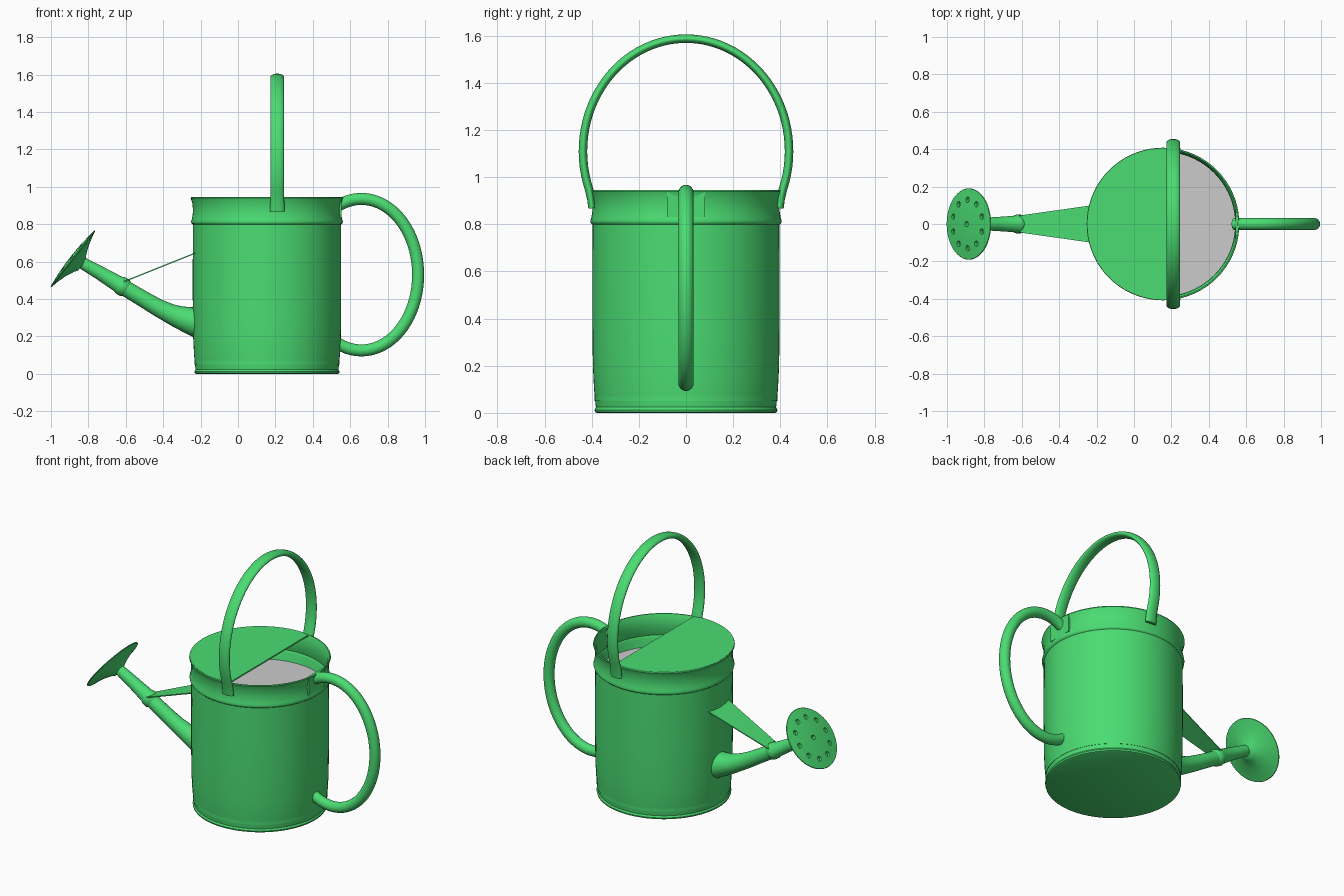
import bpy, bmesh
from math import sin, cos, pi, radians
from mathutils import Vector, Matrix

if "Cube" in bpy.data.objects:
    bpy.data.objects.remove(bpy.data.objects["Cube"])

green = bpy.data.materials.new("green_paint")
green.diffuse_color = (0.07, 0.72, 0.17, 1)
green.use_nodes = True
green.node_tree.nodes["Principled BSDF"].inputs["Base Color"].default_value = green.diffuse_color
CX = 0.155  # axis of the can


def finish(name, bm, mat=green, angle=35):
    bmesh.ops.remove_doubles(bm, verts=bm.verts, dist=1e-5)
    bmesh.ops.recalc_face_normals(bm, faces=bm.faces)
    me = bpy.data.meshes.new(name)
    bm.to_mesh(me)
    bm.free()
    ob = bpy.data.objects.new(name, me)
    bpy.context.collection.objects.link(ob)
    if mat:
        me.materials.append(mat)
    smooth(ob, angle)
    return ob


def smooth(ob, angle=35):
    bpy.ops.object.select_all(action='DESELECT')
    ob.select_set(True)
    bpy.context.view_layer.objects.active = ob
    bpy.ops.object.shade_smooth_by_angle(angle=radians(angle))


def lathe(name, profile, matrix, steps=72):
    """Spin an (r, z) profile around local z."""
    bm = bmesh.new()
    vs = [bm.verts.new((r, 0, z)) for r, z in profile]
    es = [bm.edges.new(p) for p in zip(vs, vs[1:])]
    bmesh.ops.spin(bm, geom=vs + es, cent=(0, 0, 0), axis=(0, 0, 1),
                   angle=2 * pi, steps=steps)
    bm.transform(matrix)
    return finish(name, bm)


def tube(name, pts, sizes, normal, n=24):
    """Sweep an elliptical section along a planar path; sizes = (along normal, in plane)."""
    bm = bmesh.new()
    pts = [Vector(p) for p in pts]
    normal = Vector(normal)
    rings = []
    for i, p in enumerate(pts):
        t = (pts[min(i + 1, len(pts) - 1)] - pts[max(i - 1, 0)]).normalized()
        b = t.cross(normal)
        w, h = sizes[i]
        rings.append([bm.verts.new(p + normal * w * cos(2 * pi * k / n) + b * h * sin(2 * pi * k / n))
                      for k in range(n)])
    for a, c in zip(rings, rings[1:]):
        for k in range(n):
            j = (k + 1) % n
            bm.faces.new((a[k], a[j], c[j], c[k]))
    bm.faces.new(rings[0])
    bm.faces.new(rings[-1])
    return finish(name, bm)


def slab(name, outline, offset):
    """Extrude a flat outline by an offset vector."""
    bm = bmesh.new()
    f = bm.faces.new([bm.verts.new(p) for p in outline])
    g = bmesh.ops.extrude_face_region(bm, geom=[f])
    bmesh.ops.translate(bm, vec=offset, verts=[v for v in g['geom'] if isinstance(v, bmesh.types.BMVert)])
    return finish(name, bm)


# Can: bottom bead, slightly bulged wall, ridge, waisted collar, rim, inner wall
can = [(0, 0), (.378, 0), (.386, .004), (.388, .013), (.382, .024), (.384, .04), (.390, .1),
       (.395, .2), (.397, .4), (.397, .6), (.396, .798), (.404, .805), (.406, .813), (.402, .825),
       (.397, .855), (.396, .88), (.399, .91), (.406, .934), (.408, .939), (.406, .945), (.4, .945),
       (.39, .92), (.386, .88), (.389, .84), (.396, .812), (.387, .795), (.387, .05), (0, .05)]
lathe("can_body", can, Matrix.Translation((CX, 0, 0)))

# Water surface inside
bm = bmesh.new()
bmesh.ops.create_circle(bm, cap_ends=True, segments=72, radius=.388,
                        matrix=Matrix.Translation((CX, 0, .745)))
finish("water_surface", bm, None)

# Half lid over the spout side
R, cut = .403, .22
a0 = pi / 2 - (cut - CX) / R
arc = [a0 + (2 * pi - 2 * a0) * i / 48 for i in range(49)]
slab("half_lid", [(CX + R * cos(a), R * sin(a), .937) for a in arc], (0, 0, .009))

# Flat mounting plate behind the side handle
slab("handle_plate", [(.542, -.08, .83), (.542, .08, .83), (.542, .08, .943), (.542, -.08, .943)],
     (.012, 0, 0))

# Side handle
ang = [radians(114 - 228 * i / 48) for i in range(49)]
tube("side_handle", [(.66 + .303 * cos(a), 0, .53 + .405 * sin(a)) for a in ang],
     [(.032, .032)] * 49, (0, 1, 0))

# Top carrying handle: flattened arch with straight tabs on the collar
arch = [(.437 * cos(a), 1.11 + .477 * sin(a)) for a in [radians(-20 + 220 * i / 56) for i in range(57)]]
path = [(.398, .868), (.403, .905)] + arch + [(-.403, .905), (-.398, .868)]
tube("top_handle", [(.21, y, z) for y, z in path],
     [(.038, .016)] * 2 + [(.036, .018)] * 57 + [(.038, .016)] * 2, (1, 0, 0))

# Spout, collar and neck
spout = [(-.18, .265, .09), (-.225, .277, .08), (-.27, .289, .07), (-.32, .304, .06), (-.37, .325, .052),
         (-.43, .355, .047), (-.5, .396, .044), (-.56, .432, .043), (-.63, .474, .042)]
neck = [(-.59, .45, .038), (-.605, .459, .05), (-.63, .474, .05), (-.64, .48, .044), (-.74, .54, .037),
        (-.85, .603, .031)]
for name, pts in (("spout", spout), ("spout_neck", neck)):
    tube(name, [(x, 0, z) for x, z, r in pts], [(r, r) for x, z, r in pts], (0, 1, 0))

# Flat brace between spout and can
slab("spout_brace", [(-.615, -.045, .494), (-.615, .045, .494), (-.225, .1, .65), (-.225, -.1, .65)],
     (.002, 0, -.006))

# Rose: shallow domed disc with a conical back
axis = Vector((-.787, 0, .617))
place = Matrix.Translation((-.8825, 0, .615)) @ axis.to_track_quat('Z', 'Y').to_matrix().to_4x4()
rose = lathe("rose", [(0, -.062), (.034, -.06), (.05, -.048), (.1, -.026), (.15, -.011), (.189, -.003),
                      (.191, 0), (.189, .003), (.15, .008), (.1, .013), (.05, .016), (0, .017)], place)

# Sprinkle holes: one centre and a ring of ten
bm = bmesh.new()
for k in range(11):
    r, a = (0, 0) if k == 10 else (.13, 2 * pi * k / 10)
    bmesh.ops.create_cone(bm, cap_ends=True, segments=16, radius1=.015, radius2=.015, depth=.05,
                          matrix=place @ Matrix.Translation((r * cos(a), r * sin(a), .019)))
cutter = finish("rose_hole_cutter", bm)
cutter.hide_render = True
mod = rose.modifiers.new("holes", 'BOOLEAN')
mod.operation = 'DIFFERENCE'
mod.object = cutter
mod.solver = 'EXACT'
bpy.context.view_layer.objects.active = rose
bpy.ops.object.modifier_apply(modifier=mod.name)
bpy.data.objects.remove(cutter)
smooth(rose)
